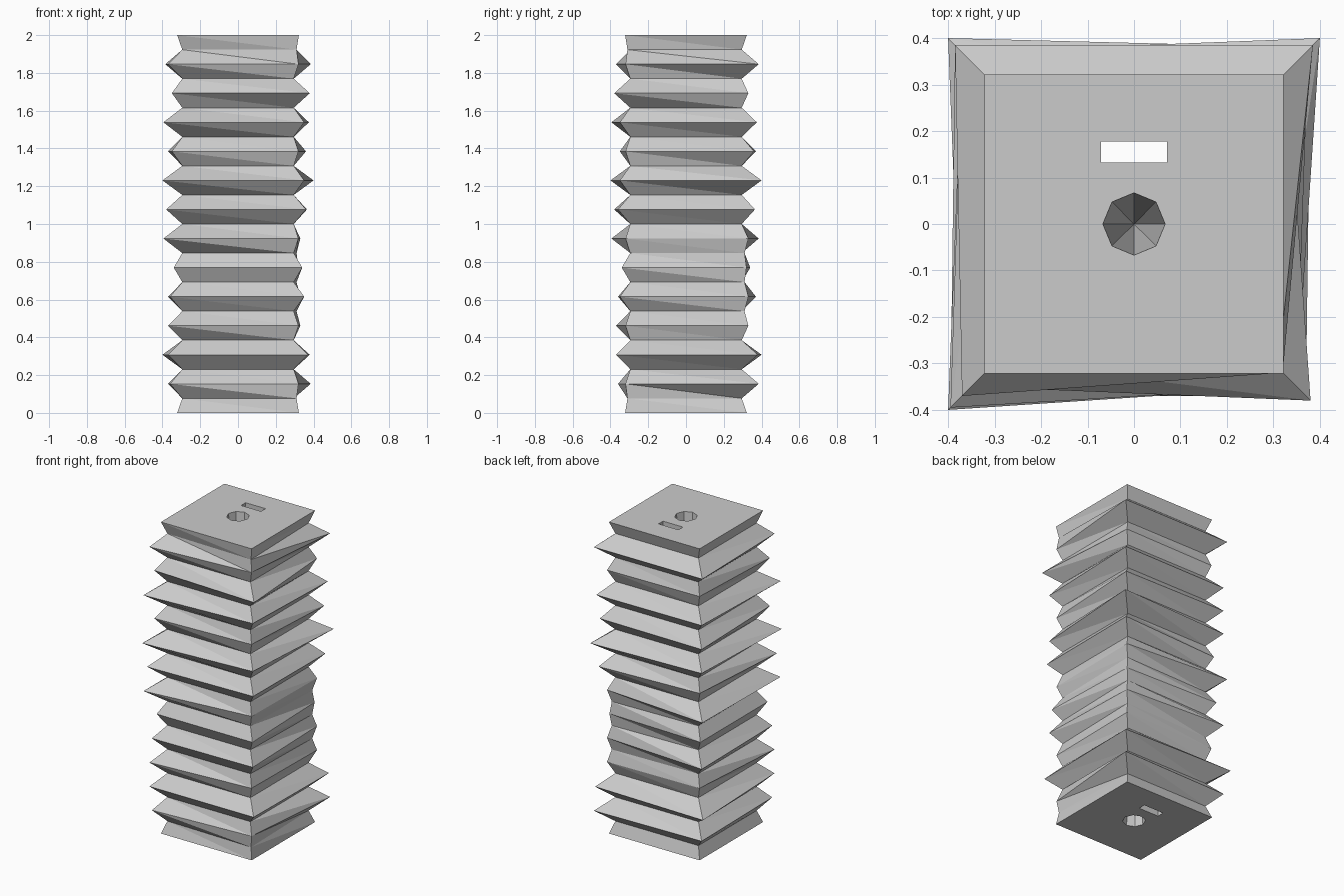
import bpy
import bmesh
from math import pi
from mathutils import Matrix

default_cube = bpy.data.objects.get("Cube")
if default_cube:
    bpy.data.objects.remove(default_cube, do_unlink=True)

HEIGHT = 2.0
FOLDS = 12
STEP = HEIGHT / (2 * (FOLDS + 1))
END_HALF = 0.322
VALLEY_HALF = 0.295

grey = bpy.data.materials.new("warm_grey")
grey.use_nodes = True
grey.diffuse_color = (0.6, 0.6, 0.6, 1)
grey.node_tree.nodes["Principled BSDF"].inputs["Base Color"].default_value = (0.6, 0.6, 0.6, 1)

# Corner reach of each fold, in hundredths, from the lowest fold to the highest
CORNERS = [
    ((-1, -1), (36, 37, 37, 36, 34, 39.5, 38, 40, 35, 39.5, 35, 37)),
    ((1, -1), (32, 37, 32, 35, 34, 32, 36, 35, 32, 35, 38, 32)),
    ((1, 1), (38.5, 38, 33, 33, 32, 33, 36.5, 40, 36, 37.5, 33, 38.5)),
    ((-1, 1), (37, 40, 32, 37, 34, 38.5, 33, 37, 37, 37, 32, 38.5)),
]


def link_mesh(name, bm):
    bmesh.ops.recalc_face_normals(bm, faces=bm.faces)
    mesh = bpy.data.meshes.new(name)
    bm.to_mesh(mesh)
    bm.free()
    mesh.materials.append(grey)
    obj = bpy.data.objects.new(name, mesh)
    bpy.context.collection.objects.link(obj)
    return obj


def corner_reach(level, folds):
    """Half width of one corner at a ring of the bellows."""
    if level in (0, 2 * FOLDS + 2):
        return END_HALF
    if level % 2 == 0:
        return folds[level // 2 - 1] / 100
    # A valley stays inside the shallower of its neighbouring folds
    below = folds[max(level // 2 - 1, 0)]
    above = folds[min(level // 2, FOLDS - 1)]
    shallow = max(below, above) < 34
    return VALLEY_HALF + (0.015 if shallow else 0)


# Pleated square tube with uneven folds and closed ends
bm = bmesh.new()
rings = []
for level in range(2 * FOLDS + 3):
    ring = []
    for (sx, sy), folds in CORNERS:
        reach = corner_reach(level, folds)
        ring.append(bm.verts.new((sx * reach, sy * reach, level * STEP)))
    rings.append(ring)
for low, high in zip(rings, rings[1:]):
    for i in range(4):
        j = (i + 1) % 4
        bm.faces.new((low[i], low[j], high[i]))
        bm.faces.new((low[j], high[j], high[i]))
bm.faces.new(rings[0][::-1])
bm.faces.new(rings[-1])
body = link_mesh("bellows_body", bm)


# Tapered eight-sided sockets, one from each end
def socket_cutter(name, top):
    apex_gap, overshoot, radius = 0.01, 0.05, 0.067
    depth = HEIGHT / 2 - apex_gap
    length = depth + overshoot
    bm = bmesh.new()
    bmesh.ops.create_cone(bm, cap_ends=True, segments=8, depth=length,
                          radius1=radius * length / depth, radius2=0)
    centre = length / 2 - overshoot
    place = Matrix.Translation((0, 0, centre))
    if top:
        place = Matrix.Translation((0, 0, HEIGHT - centre)) @ Matrix.Rotation(pi, 4, "X")
    bmesh.ops.transform(bm, matrix=place, verts=bm.verts)
    bmesh.ops.remove_doubles(bm, verts=bm.verts, dist=0.0001)
    return link_mesh(name, bm)


# Straight slot running the full height
bm = bmesh.new()
bmesh.ops.create_cube(bm, size=1, matrix=Matrix.Translation((0, 0.155, HEIGHT / 2))
                      @ Matrix.Diagonal((0.142, 0.046, HEIGHT + 0.2, 1)))
cutters = [link_mesh("slot_cutter", bm),
           socket_cutter("lower_socket_cutter", False),
           socket_cutter("upper_socket_cutter", True)]

# Cut the openings and discard the helpers
bpy.context.view_layer.objects.active = body
for cutter in cutters:
    cutter.hide_render = True
    cut = body.modifiers.new(cutter.name, "BOOLEAN")
    cut.operation = "DIFFERENCE"
    cut.solver = "EXACT"
    cut.object = cutter
    bpy.ops.object.modifier_apply(modifier=cut.name)
    bpy.data.objects.remove(cutter, do_unlink=True)
